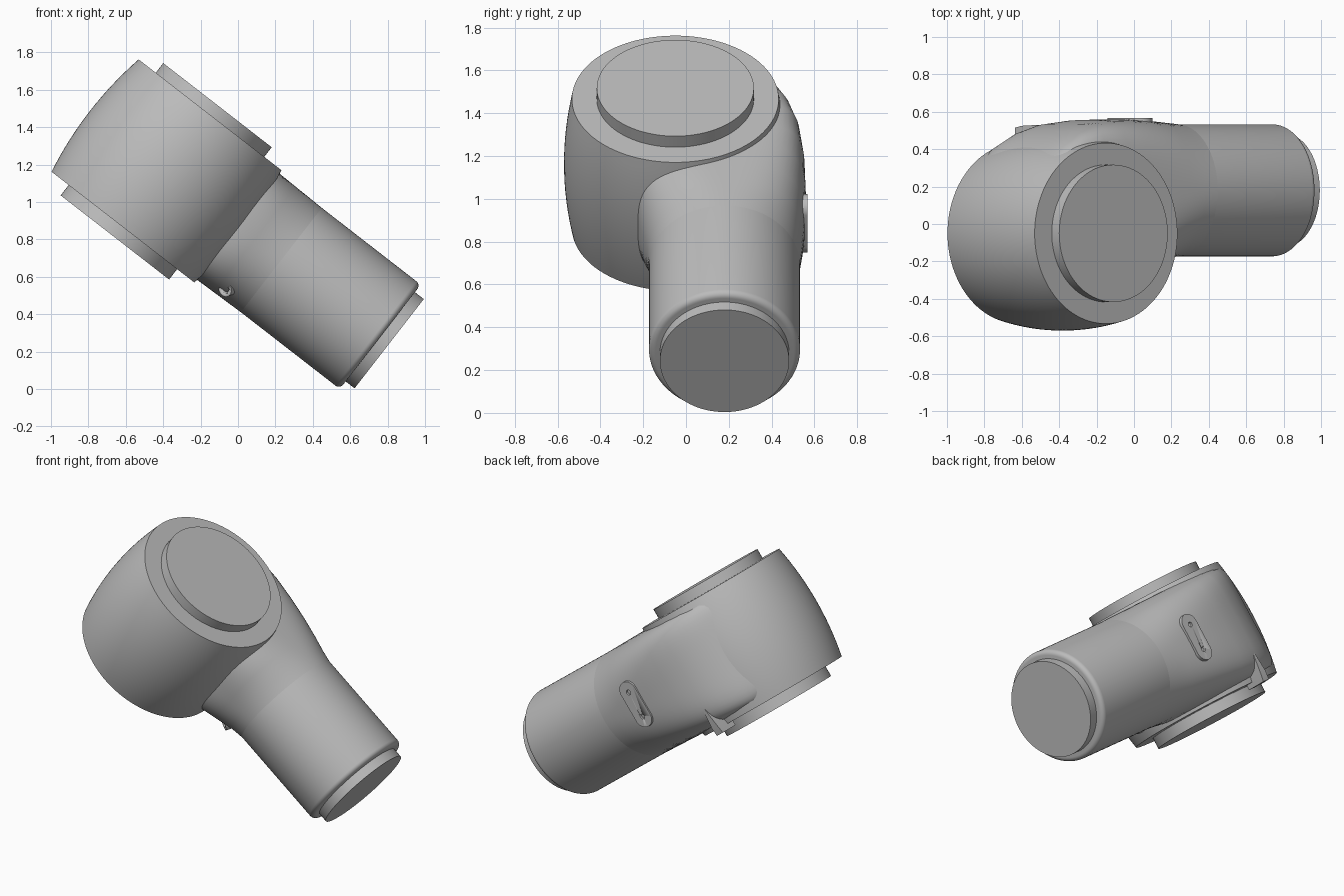
import bpy, bmesh, math
from mathutils import Matrix, Vector

if "Cube" in bpy.data.objects:
    bpy.data.objects.remove(bpy.data.objects["Cube"])

# Everything is built in a tilted frame: X along the arm, Z along the drum axis
TILT = Matrix.Rotation(math.radians(37.8), 4, 'Y')
W = 0.687          # mid height of the joint in the tilted frame
ARM_Y = 0.18
DRUM = (-1.017, -0.05)

grey = bpy.data.materials.new("light_grey")
grey.diffuse_color = (0.5, 0.5, 0.5, 1)
grey.use_nodes = True
grey.node_tree.nodes["Principled BSDF"].inputs["Base Color"].default_value = grey.diffuse_color


def finish(name, bm, angle=35):
    bmesh.ops.recalc_face_normals(bm, faces=bm.faces)
    me = bpy.data.meshes.new(name)
    bm.to_mesh(me)
    bm.free()
    me.transform(TILT)
    me.materials.append(grey)
    ob = bpy.data.objects.new(name, me)
    bpy.context.collection.objects.link(ob)
    bpy.ops.object.select_all(action='DESELECT')
    ob.select_set(True)
    bpy.context.view_layer.objects.active = ob
    bpy.ops.object.shade_smooth_by_angle(angle=math.radians(angle))
    return ob


def loft(bm, rings):
    """Skin a list of equal-sized point rings and cap both ends."""
    vs = [[bm.verts.new(p) for p in r] for r in rings]
    n = len(vs[0])
    for a, b in zip(vs, vs[1:]):
        for i in range(n):
            j = (i + 1) % n
            bm.faces.new((a[i], a[j], b[j], b[i]))
    bm.faces.new(vs[0][::-1])
    bm.faces.new(vs[-1])


def lathe(name, profile, origin, axis, n=96):
    """Turn a (radius, distance) profile around an axis."""
    q = Vector((0, 0, 1)).rotation_difference(Vector(axis).normalized())
    bm = bmesh.new()
    loft(bm, [[Vector(origin) + q @ Vector((r * math.cos(2 * math.pi * i / n),
                                            r * math.sin(2 * math.pi * i / n), h))
               for i in range(n)] for r, h in profile])
    return finish(name, bm)


def cut(target, cutter):
    cutter.hide_render = True
    cutter.hide_viewport = True
    mod = target.modifiers.new("cut", 'BOOLEAN')
    mod.operation = 'DIFFERENCE'
    mod.solver = 'EXACT'
    mod.object = cutter


# Bulged drum and its two end discs
steps = [i / 8 - 1 for i in range(17)]
lathe("drum", [(0.483 + 0.037 * (1 - t * t), W + 0.38 * t) for t in steps],
      (*DRUM, 0), (0, 0, 1), 128)
lathe("drum_end_discs", [(0.367, 0.237), (0.367, 1.132)], (*DRUM, 0), (0, 0, 1))

# Arm with a rounded end, and its end disc
rim = [(0.323 + 0.03 * math.cos(a), 0.40 + 0.03 * math.sin(a))
       for a in [math.pi / 2 * i / 6 for i in range(7)]]
lathe("arm", [(0.353, -0.8)] + rim, (0, ARM_Y, W), (1, 0, 0))
lathe("arm_end_disc", [(0.302, 0.3), (0.302, 0.49)], (0, ARM_Y, W), (1, 0, 0))

# Shoulder: round at the arm, squarer where it wraps the back of the drum
sections = [  # along, front y, back y, half height, squareness
    (-1.36, 0.00, 0.31, 0.350, 6.0),
    (-1.25, 0.00, 0.42, 0.355, 6.0),
    (-1.12, -0.05, 0.495, 0.358, 5.5),
    (-1.00, -0.10, 0.535, 0.360, 5.0),
    (-0.85, -0.17, 0.555, 0.361, 4.3),
    (-0.70, -0.22, 0.560, 0.361, 3.6),
    (-0.55, -0.23, 0.557, 0.360, 3.0),
    (-0.42, -0.20, 0.548, 0.357, 2.5),
    (-0.32, -0.18, 0.540, 0.355, 2.15),
    (-0.24, -0.173, 0.533, 0.353, 2.0),
]


def superellipse(u, y0, y1, h, e, n=96):
    ring = []
    for i in range(n):
        a = 2 * math.pi * i / n
        c, s = math.cos(a), math.sin(a)
        k = (abs(c) ** e + abs(s) ** e) ** (-1 / e)
        ring.append((u, (y0 + y1) / 2 + (y1 - y0) / 2 * k * c, W + h * k * s))
    return ring


bm = bmesh.new()
loft(bm, [superellipse(*s) for s in sections])
finish("shoulder", bm)

# Oblong plate on the back with two screw holes
bm = bmesh.new()
outline = []
for i in range(32):
    a = 2 * math.pi * (i + 0.5) / 32
    shift = 0.09 if math.sin(a) > 0 else -0.09
    outline.append((-0.56 + 0.065 * math.cos(a), W + shift + 0.065 * math.sin(a)))
loft(bm, [[(u, y, w) for u, w in outline] for y in (0.48, 0.568)])
plate = finish("back_plate", bm)
for side in (-1, 1):
    hole = lathe("screw_hole_cutter", [(0.016, 0), (0.016, 0.1)],
                 (-0.56, 0.545, W + 0.085 * side), (0, 1, 0), 24)
    cut(plate, hole)

# Small bolt with a hexagonal socket under the shoulder
axis = (-0.35, -0.75, -0.55)
bolt = lathe("bolt", [(0.045, -0.05), (0.045, 0.07)], (-0.36, 0.0, 0.42), axis, 32)
cut(bolt, lathe("socket_cutter", [(0.028, 0.045), (0.028, 0.12)],
                (-0.36, 0.0, 0.42), axis, 6))

# Tapered lug at the lower back edge of the drum
bm = bmesh.new()
loft(bm, [[(-0.99 + du, y, w) for du, y in
           ((-k, 0.38), (k, 0.38), (k, top), (-k, top))]
          for w, k, top in ((0.275, 0.028, 0.515), (0.33, 0.025, 0.525),
                            (0.45, 0.008, 0.53))])
finish("lug", bm)
